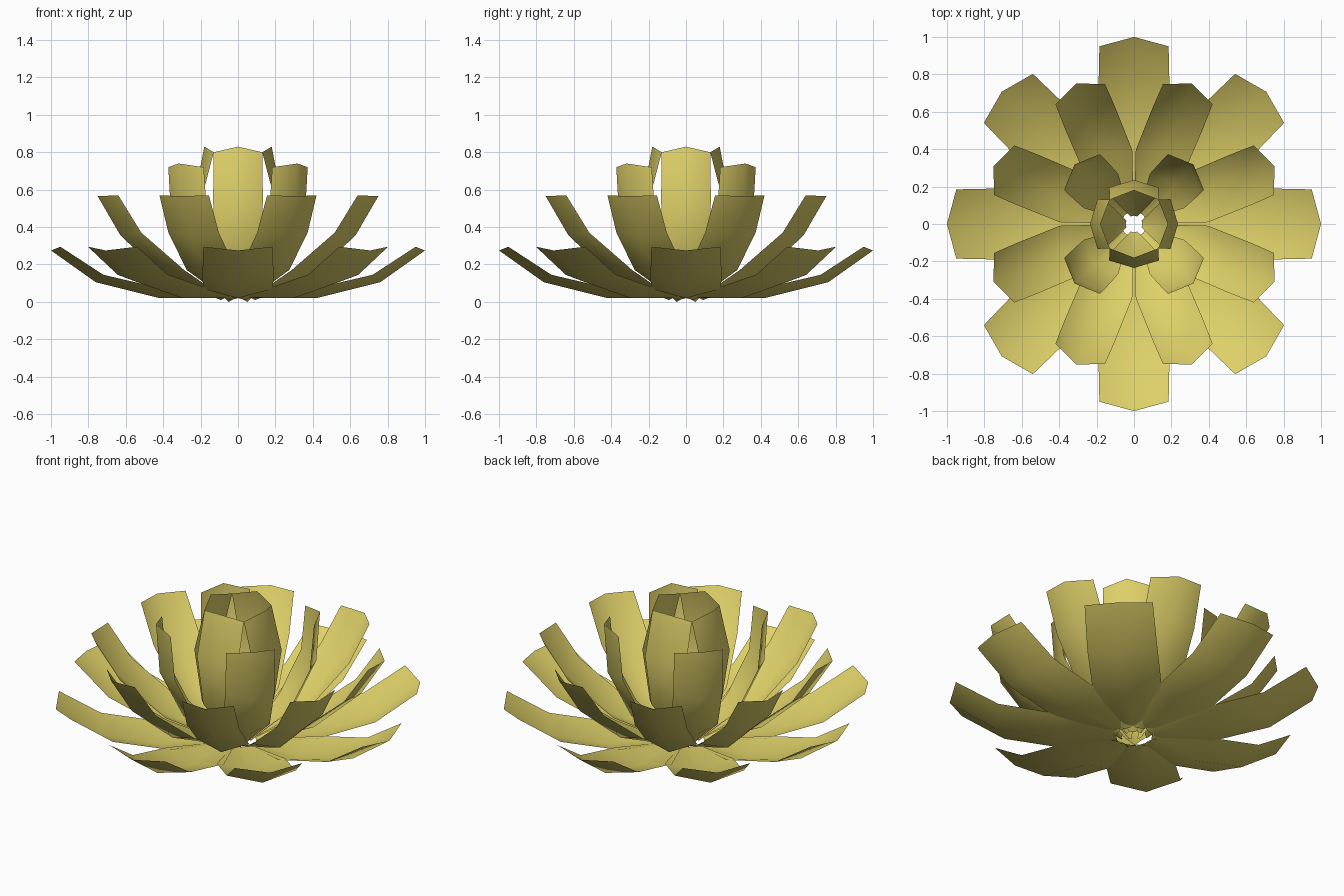
import bpy
import math
from mathutils import Matrix, Vector

cube = bpy.data.objects.get("Cube")
if cube:
    bpy.data.objects.remove(cube, do_unlink=True)

yellow = bpy.data.materials.new("petal_yellow")
yellow.use_nodes = True
color = (0.73, 0.63, 0.14, 1)
yellow.diffuse_color = color
yellow.node_tree.nodes["Principled BSDF"].inputs["Base Color"].default_value = color


def petal_ring(name, count, start, rows):
    """Ring of creased petals; row = rib radius, rib z, edge radius, edge z, half width."""
    verts, faces = [], []
    for i in range(count):
        turn = Matrix.Rotation(math.radians(start + 360 * i / count), 3, "Z")
        base = len(verts)
        for rib_r, rib_z, edge_r, edge_z, half in rows:
            for p in ((edge_r, -half, edge_z), (rib_r, 0, rib_z), (edge_r, half, edge_z)):
                verts.append(turn @ Vector(p))
        for row in range(len(rows) - 1):
            for col in range(2):
                a = base + row * 3 + col
                faces.append((a, a + 3, a + 4, a + 1))
    mesh = bpy.data.meshes.new(name)
    mesh.from_pydata(verts, [], faces)
    mesh.materials.append(yellow)
    mesh.shade_smooth()
    obj = bpy.data.objects.new(name, mesh)
    bpy.context.collection.objects.link(obj)


# Wide, nearly flat outer petals
petal_ring("outer_petals", 8, 0, [
    (0.11, 0.02, 0.10, 0.025, 0.045),
    (0.42, 0.02, 0.40, 0.07, 0.187),
    (0.76, 0.105, 0.72, 0.145, 0.19),
    (1.0, 0.275, 0.95, 0.295, 0.185)])

# Rising petals set between the outer ones
petal_ring("middle_petals", 8, 22.5, [
    (0.10, 0.01, 0.09, 0.02, 0.035),
    (0.42, 0.13, 0.37, 0.17, 0.143),
    (0.68, 0.355, 0.62, 0.37, 0.146),
    (0.812, 0.565, 0.752, 0.57, 0.143)])

# Upright petals around the bud
petal_ring("inner_petals", 4, 45, [
    (0.07, 0.0, 0.06, 0.015, 0.025),
    (0.30, 0.18, 0.25, 0.21, 0.13),
    (0.43, 0.45, 0.37, 0.46, 0.136),
    (0.45, 0.74, 0.393, 0.72, 0.134)])

# Closed bud, leaning inward at the top
petal_ring("bud_petals", 4, 0, [
    (0.045, 0.02, 0.04, 0.025, 0.018),
    (0.19, 0.24, 0.15, 0.25, 0.125),
    (0.235, 0.55, 0.195, 0.55, 0.133),
    (0.18, 0.83, 0.13, 0.80, 0.13)])
